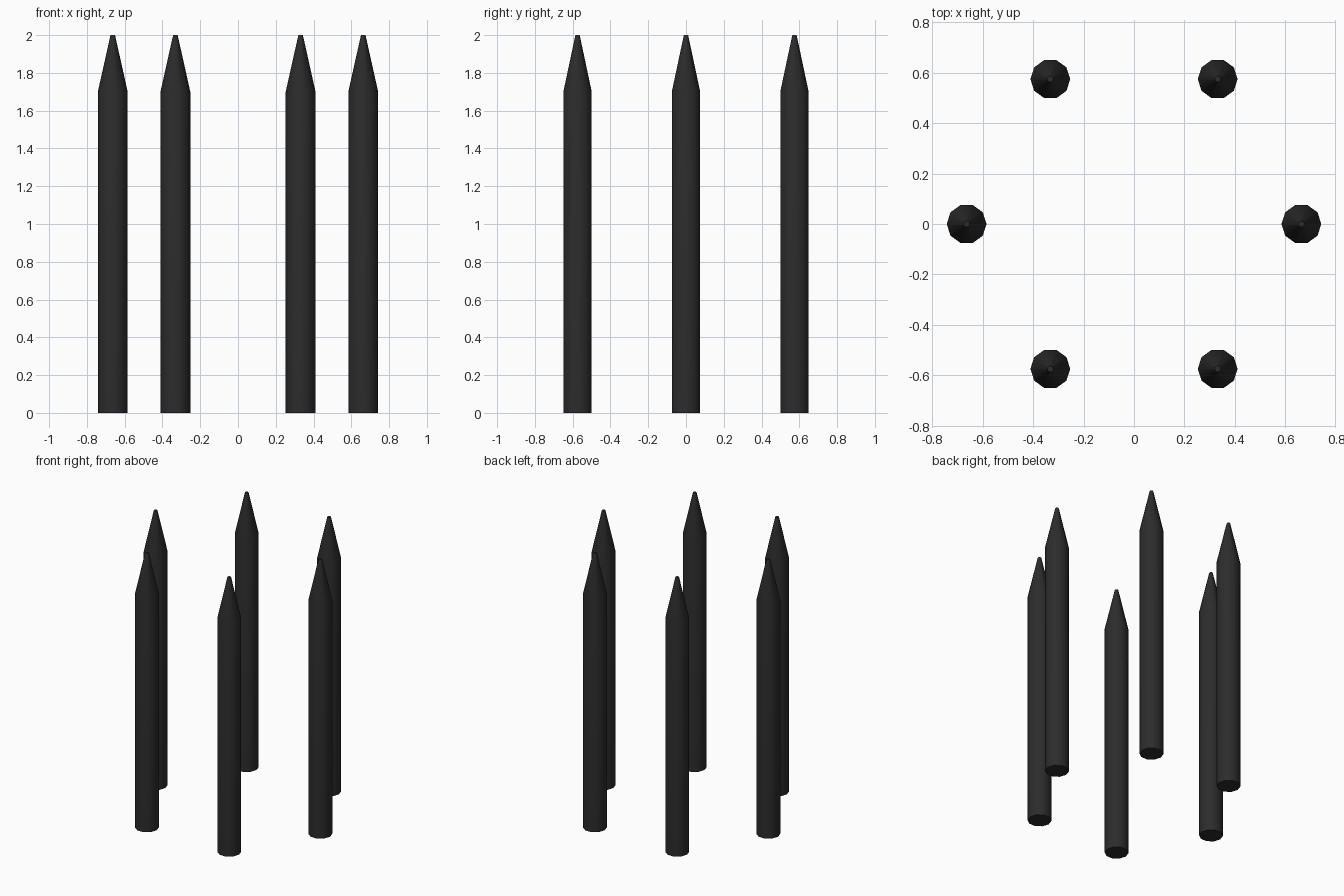
import bpy, bmesh, math

if "Cube" in bpy.data.objects:
    bpy.data.objects.remove(bpy.data.objects["Cube"])

SIDES = 10
RING_RADIUS = 0.663
PROFILE = [(0.079, 0.0), (0.079, 1.70), (0.012, 2.0)]  # radius, height

mat = bpy.data.materials.new("dark_iron")
mat.diffuse_color = (0.025, 0.025, 0.025, 1)
mat.use_nodes = True
mat.node_tree.nodes["Principled BSDF"].inputs["Base Color"].default_value = mat.diffuse_color


def make_stake(name, x, y):
    # ten-sided post with a tapered, blunt tip
    bm = bmesh.new()
    rings = []
    for r, z in PROFILE:
        rings.append([bm.verts.new((r * math.cos(2 * math.pi * i / SIDES),
                                    r * math.sin(2 * math.pi * i / SIDES), z))
                      for i in range(SIDES)])
    for low, high in zip(rings, rings[1:]):
        for i in range(SIDES):
            j = (i + 1) % SIDES
            bm.faces.new((low[i], low[j], high[j], high[i]))
    bm.faces.new(rings[0][::-1])
    bm.faces.new(rings[-1])
    mesh = bpy.data.meshes.new(name)
    bm.to_mesh(mesh)
    bm.free()
    mesh.materials.append(mat)
    obj = bpy.data.objects.new(name, mesh)
    obj.location = (x, y, 0)
    bpy.context.collection.objects.link(obj)
    return obj


# six stakes in a hexagonal ring, all facing the same way
bpy.ops.object.select_all(action='DESELECT')
for k in range(6):
    a = math.radians(60 * k)
    stake = make_stake(f"stake_{k + 1}", RING_RADIUS * math.cos(a), RING_RADIUS * math.sin(a))
    stake.select_set(True)
    bpy.context.view_layer.objects.active = stake

# round sides shaded smooth, cap rims kept sharp
bpy.ops.object.shade_smooth_by_angle(angle=math.radians(40))
